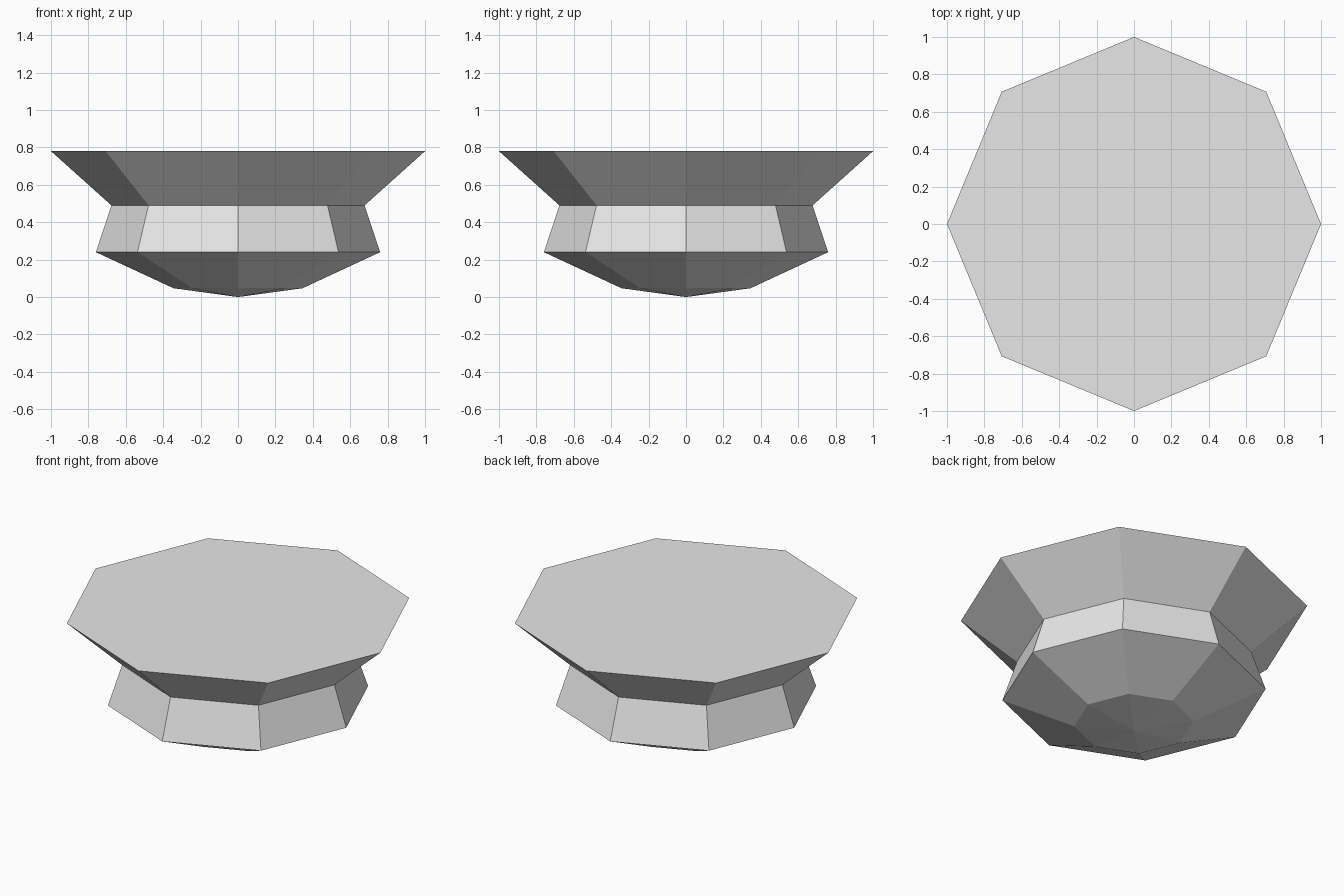
import bpy
import bmesh
from math import cos, sin, tau

SIDES = 8

cube = bpy.data.objects.get("Cube")
if cube:
    bpy.data.objects.remove(cube, do_unlink=True)

# Plain grey for the whole body
grey = bpy.data.materials.new("light grey")
grey.use_nodes = True
colour = (0.8, 0.8, 0.8, 1)
grey.diffuse_color = colour
grey.node_tree.nodes["Principled BSDF"].inputs["Base Color"].default_value = colour


def ring(bm, radius, z):
    """One octagon of vertices with corners on the x and y axes."""
    angles = [tau * i / SIDES for i in range(SIDES)]
    return [bm.verts.new((radius * cos(a), radius * sin(a), z)) for a in angles]


# Radius and height: rounded base, shoulder, waist, flared rim
profile = [(0.345, 0.047), (0.76, 0.24), (0.677, 0.49), (1.0, 0.78)]

bm = bmesh.new()
rings = [ring(bm, r, z) for r, z in profile]

# Side walls between neighbouring rings
for low, high in zip(rings, rings[1:]):
    for i in range(SIDES):
        j = (i + 1) % SIDES
        bm.faces.new((low[i], low[j], high[j], high[i]))

# Shallow point underneath
tip = bm.verts.new((0, 0, 0))
for i in range(SIDES):
    bm.faces.new((tip, rings[0][(i + 1) % SIDES], rings[0][i]))

# Flat top
bm.faces.new(rings[-1])
bmesh.ops.recalc_face_normals(bm, faces=bm.faces)

mesh = bpy.data.meshes.new("octagonal_pedestal")
bm.to_mesh(mesh)
bm.free()
mesh.materials.append(grey)
bpy.context.collection.objects.link(bpy.data.objects.new("octagonal_pedestal", mesh))
